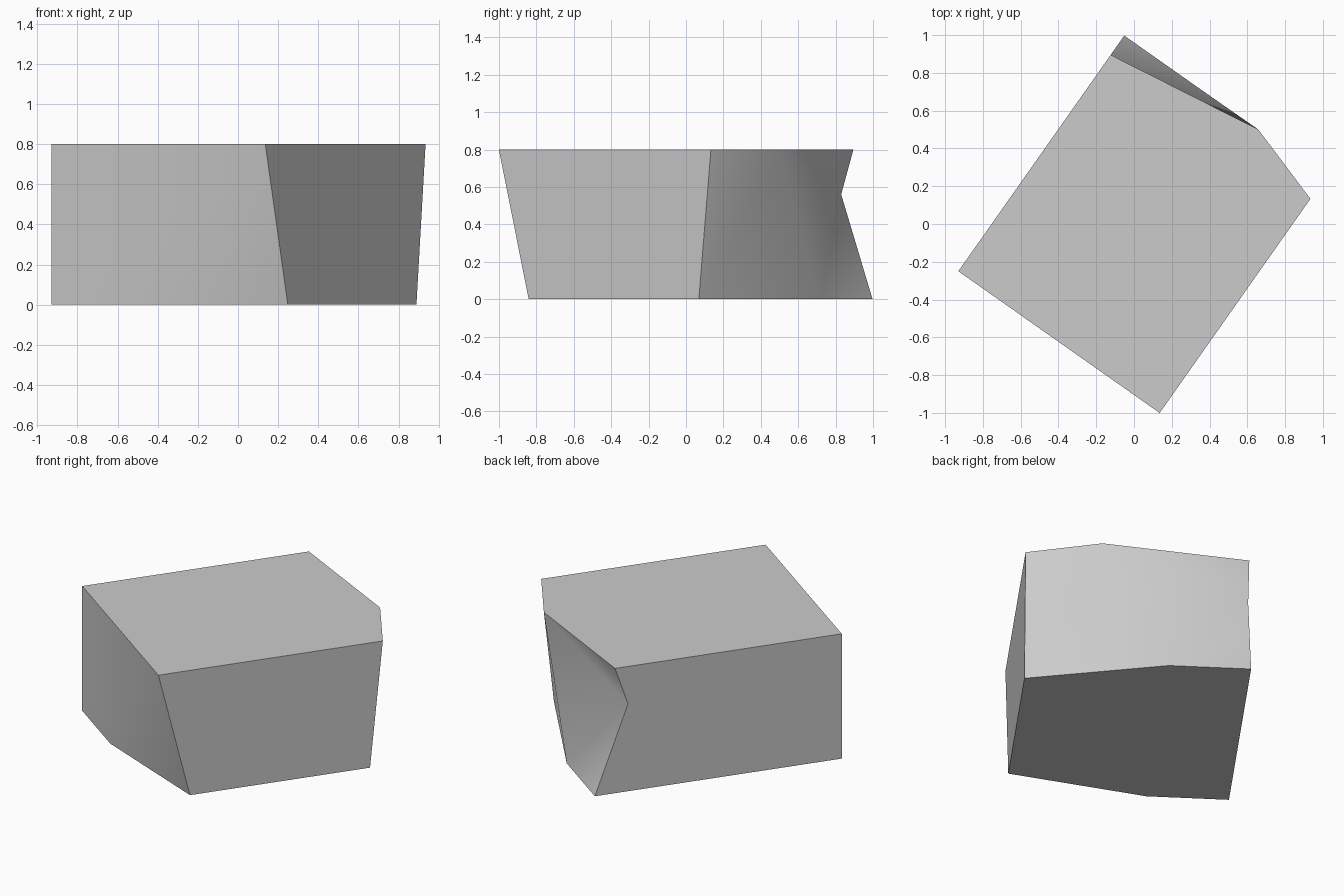
import bpy
import bmesh
import math
from mathutils import Vector

cube = bpy.data.objects.get("Cube")
if cube:
    bpy.data.objects.remove(cube, do_unlink=True)

HEIGHT = 0.8
WIDTH = 1.303
CORNER = Vector((-0.93, -0.25, 0))
ACROSS = Vector((0.818, -0.576, 0))
ALONG = Vector((0.576, 0.818, 0))

# Single plain stone colour
stone = bpy.data.materials.new("stone_grey")
stone.use_nodes = True
grey = (0.6, 0.6, 0.6, 1)
stone.diffuse_color = grey
bsdf = next(n for n in stone.node_tree.nodes if n.type == 'BSDF_PRINCIPLED')
bsdf.inputs["Base Color"].default_value = grey

bm = bmesh.new()


def point(across, along, z):
    """Vertex in the block's own turned frame."""
    return bm.verts.new(CORNER + ACROSS * across + ALONG * along + Vector((0, 0, z)))


# Bottom outline: front edge chipped inwards, back edge chamfered
b_front, b_chip, b_side, b_rear, b_bend, b_back = [
    point(a, l, 0) for a, l in (
        (0, 0), (0.48, 0), (WIDTH, 0.195),
        (WIDTH, 1.307), (0.48, 1.525), (0, 1.525))]

# Top outline: full front edge, bent back edge
t_front, t_side, t_rear, t_bend, t_back = [
    point(a, l, HEIGHT) for a, l in (
        (0, 0), (WIDTH, 0), (WIDTH, 1.386), (0.866, 1.527), (0, 1.4))]

# Deepest point of the dent in the back edge
dent = point(0, 1.32, 0.56)

faces = [
    # top and bottom
    (t_front, t_side, t_rear, t_bend, t_back),
    (b_front, b_back, b_bend, b_rear, b_side, b_chip),
    # long flat walls
    (b_side, b_rear, t_rear, t_side),
    (b_front, t_front, t_back, dent, b_back),
    # front wall and its chipped corner
    (b_front, b_chip, t_side, t_front),
    (b_chip, b_side, t_side),
    # back chamfer
    (b_rear, b_bend, t_bend),
    (b_rear, t_bend, t_rear),
    # dented back wall
    (b_bend, b_back, dent),
    (b_bend, dent, t_bend),
    (dent, t_back, t_bend),
]
for loop in faces:
    bm.faces.new(loop)
bmesh.ops.recalc_face_normals(bm, faces=bm.faces)

mesh = bpy.data.meshes.new("stone_block")
bm.to_mesh(mesh)
bm.free()
mesh.materials.append(stone)
block = bpy.data.objects.new("stone_block", mesh)
bpy.context.collection.objects.link(block)

# Soft facets, crisp outer edges
bpy.ops.object.select_all(action='DESELECT')
block.select_set(True)
bpy.context.view_layer.objects.active = block
bpy.ops.object.shade_smooth_by_angle(angle=math.radians(50))
